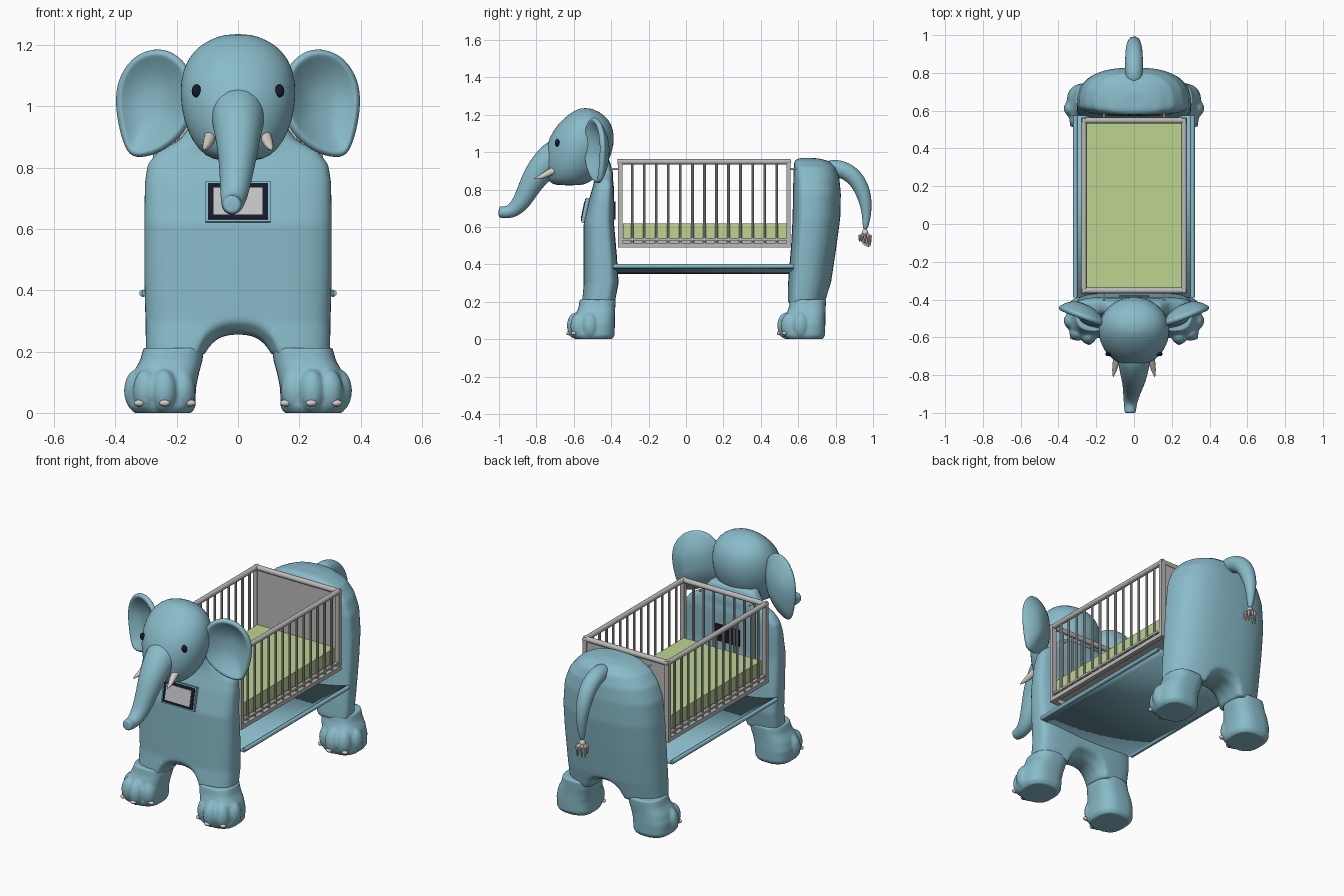
import bpy, bmesh, math, random
from mathutils import Vector, Matrix

if "Cube" in bpy.data.objects:
    bpy.data.objects.remove(bpy.data.objects["Cube"])
random.seed(4)


def material(name, rgb):
    m = bpy.data.materials.new(name)
    m.use_nodes = True
    m.diffuse_color = (*rgb, 1)
    m.node_tree.nodes["Principled BSDF"].inputs["Base Color"].default_value = (*rgb, 1)
    return m


BLUE = material("soft_blue", (0.25, 0.50, 0.59))
GREEN = material("mattress_green", (0.51, 0.66, 0.28))
GREY = material("rail_grey", (0.50, 0.49, 0.48))
IVORY = material("ivory", (0.68, 0.62, 0.57))
DARK = material("dark_navy", (0.008, 0.01, 0.025))
SCREEN = material("screen_grey", (0.56, 0.56, 0.57))


def loft(bm, rings, p=2.0, f=0.5, n=32):
    """Superellipse rings (cx, z, half width, front y, back y); f places the widest line."""
    loops = []
    for cx, z, rx, y0, y1 in rings:
        ym, loop = y0 + f * (y1 - y0), []
        for i in range(n):
            a = math.tau * i / n
            c, s = math.cos(a), math.sin(a)
            x = cx + rx * math.copysign(abs(c) ** (2 / p), c)
            y = ym + (y1 - ym if s > 0 else ym - y0) * math.copysign(abs(s) ** (2 / p), s)
            loop.append(bm.verts.new((x, y, z)))
        loops.append(loop)
    skin(bm, loops)


def skin(bm, loops):
    n = len(loops[0])
    for a, b in zip(loops, loops[1:]):
        for i in range(n):
            bm.faces.new((a[i], a[(i + 1) % n], b[(i + 1) % n], b[i]))
    bm.faces.new(loops[0][::-1])
    bm.faces.new(loops[-1])


def tube(bm, pts, n=12):
    """Round tube through (x, y, z, radius) points."""
    loops = []
    for i, (x, y, z, r) in enumerate(pts):
        a, b = pts[max(i - 1, 0)], pts[min(i + 1, len(pts) - 1)]
        t = (Vector(b[:3]) - Vector(a[:3])).normalized()
        ref = Vector((0, 1, 0)) if abs(t.x) > 0.8 else Vector((1, 0, 0))
        v = t.cross(ref).normalized()
        u = v.cross(t)
        loops.append([bm.verts.new(Vector((x, y, z)) + r * (u * math.cos(k) + v * math.sin(k)))
                      for k in (math.tau * j / n for j in range(n))])
    skin(bm, loops)


def ball(bm, loc, size):
    bmesh.ops.create_uvsphere(bm, u_segments=20, v_segments=12, radius=1,
                              matrix=Matrix.Translation(loc) @ Matrix.Diagonal((*size, 1)))


def box(bm, x0, x1, y0, y1, z0, z1):
    c = ((x0 + x1) / 2, (y0 + y1) / 2, (z0 + z1) / 2)
    bmesh.ops.create_cube(bm, size=1, matrix=Matrix.Translation(c)
                          @ Matrix.Diagonal((x1 - x0, y1 - y0, z1 - z0, 1)))


def add(name, bm, mat, mirror=False, sub=0, thick=0, flat=False):
    bmesh.ops.recalc_face_normals(bm, faces=bm.faces)
    me = bpy.data.meshes.new(name)
    bm.to_mesh(me)
    bm.free()
    ob = bpy.data.objects.new(name, me)
    bpy.context.collection.objects.link(ob)
    me.materials.append(mat)
    bpy.ops.object.select_all(action='DESELECT')
    ob.select_set(True)
    bpy.context.view_layer.objects.active = ob
    if sub:
        me.shade_smooth()
    elif not flat:
        bpy.ops.object.shade_smooth_by_angle(angle=math.radians(40))
    if mirror:
        ob.modifiers.new("mirror", 'MIRROR').use_mirror_merge = False
    if thick:
        s = ob.modifiers.new("thickness", 'SOLIDIFY')
        s.thickness, s.offset = thick, 0
    if sub:
        s = ob.modifiers.new("round", 'SUBSURF')
        s.levels = s.render_levels = sub
    return ob


def fuse(ob, voxel, smooth, cutter=None):
    """Cut, blend the pieces into one skin and soften it."""
    if cutter:
        b = ob.modifiers.new("cut", 'BOOLEAN')
        b.operation, b.object = 'DIFFERENCE', cutter
    ob.modifiers.new("blend", 'REMESH').voxel_size = voxel
    s = ob.modifiers.new("soften", 'SMOOTH')
    s.factor, s.iterations = 0.5, smooth
    bpy.context.view_layer.objects.active = ob
    for m in [m.name for m in ob.modifiers]:
        bpy.ops.object.modifier_apply(modifier=m)
    ob.data.shade_smooth()
    if cutter:
        bpy.data.objects.remove(cutter)


def torso(name, rings, p, f, y0, y1):
    """Upright body slab with a flared arch between its legs."""
    bm = bmesh.new()
    loft(bm, [(0, *r) for r in rings], p, f, 64)
    ob = add(name, bm, BLUE)
    cut = bmesh.new()
    mid = (y0 + y1) / 2
    loft(cut, [(0, -y1 - 0.05, 0.16, -0.1, 0.33), (0, -y1 + 0.05, 0.125, -0.06, 0.262),
               (0, -mid, 0.122, -0.06, 0.255), (0, -y0 - 0.05, 0.125, -0.06, 0.262),
               (0, -y0 + 0.05, 0.16, -0.1, 0.36)], 2.5, 0.5, 40)
    cut.transform(Matrix.Rotation(math.pi / 2, 4, 'X'))
    fuse(ob, 0.01, 6, add(name + "_arch_cutter", cut, BLUE))


# Front and rear bodies
torso("front_body", [(0.19, 0.30, -0.56, -0.38), (0.3, 0.302, -0.547, -0.36),
                     (0.45, 0.306, -0.547, -0.37), (0.62, 0.306, -0.547, -0.385),
                     (0.75, 0.304, -0.518, -0.385), (0.81, 0.295, -0.50, -0.385),
                     (0.85, 0.265, -0.49, -0.39), (0.89, 0.19, -0.49, -0.39),
                     (0.96, 0.14, -0.50, -0.41)], 3.5, 0.65, -0.56, -0.37)
torso("rear_body", [(0.19, 0.30, 0.54, 0.75), (0.3, 0.302, 0.545, 0.775), (0.5, 0.304, 0.562, 0.805),
                    (0.65, 0.302, 0.57, 0.825), (0.78, 0.29, 0.572, 0.828), (0.86, 0.26, 0.574, 0.82),
                    (0.92, 0.21, 0.576, 0.80), (0.955, 0.14, 0.58, 0.76), (0.968, 0.07, 0.60, 0.70)],
      2.6, 0.25, 0.54, 0.78)

# Feet with lobed toes and nails
for label, shift in (("front", 0), ("rear", 1.125)):
    bm, nails = bmesh.new(), bmesh.new()
    loft(bm, [(0.245, 0, 0.095, -0.59, -0.395), (0.247, 0.02, 0.108, -0.605, -0.382),
              (0.247, 0.08, 0.11, -0.605, -0.38), (0.235, 0.13, 0.108, -0.59, -0.38),
              (0.218, 0.17, 0.102, -0.575, -0.378), (0.209, 0.212, 0.099, -0.568, -0.376)], 2.7)
    for k, deg in enumerate((-52, -4, 40, 88)):
        s, c = math.sin(math.radians(deg)), math.cos(math.radians(deg))
        ball(bm, (0.247 + 0.082 * s, -0.51 - 0.082 * c, 0.072), (0.043, 0.045, 0.07))
        if k < 3:
            ball(nails, (0.247 + 0.116 * s, -0.51 - 0.116 * c, 0.032), (0.018, 0.014, 0.011))
    for b in (bm, nails):
        bmesh.ops.translate(b, verts=b.verts, vec=(0, shift, 0))
    fuse(add(label + "_feet", bm, BLUE, mirror=True), 0.007, 3)
    add(label + "_toenails", nails, IVORY, mirror=True)

# Head and trunk
bm = bmesh.new()
loft(bm, [(0, 0.822, 0.06, -0.69, -0.56), (0, 0.835, 0.105, -0.73, -0.52), (0, 0.88, 0.147, -0.75, -0.46),
          (0, 0.95, 0.178, -0.758, -0.41), (0, 1.04, 0.192, -0.748, -0.383), (0, 1.12, 0.182, -0.71, -0.385),
          (0, 1.18, 0.148, -0.655, -0.415), (0, 1.218, 0.095, -0.605, -0.465),
          (0, 1.236, 0.035, -0.565, -0.515)])
add("head", bm, BLUE, sub=1)
bm = bmesh.new()
tube(bm, [(0, -0.64, 1.01, 0.10), (0, -0.735, 0.955, 0.086), (0, -0.80, 0.88, 0.072),
          (-0.004, -0.845, 0.80, 0.058), (-0.01, -0.878, 0.735, 0.050), (-0.016, -0.92, 0.69, 0.041),
          (-0.02, -0.96, 0.677, 0.034), (-0.02, -0.995, 0.68, 0.031), (-0.02, -1.002, 0.68, 0.025)], 16)
add("trunk", bm, BLUE, sub=2)

# Ears: a dished fan with a forward rim
outline = [(0.15, 1.11), (0.2, 1.165), (0.255, 1.19), (0.335, 1.17), (0.385, 1.10), (0.398, 1.03),
           (0.39, 0.95), (0.368, 0.86), (0.34, 0.83), (0.27, 0.845), (0.215, 0.88), (0.15, 0.95)]
bm = bmesh.new()
loops = []
for t in (0.3, 0.65, 0.9, 1.0):
    loop = []
    for x, z in outline:
        px, pz = 0.27 + (x - 0.27) * t, 1.01 + (z - 1.01) * t
        loop.append(bm.verts.new((px, -0.53 + (px - 0.18) * 0.36 + 0.07 * (1 - t * t), pz)))
    loops.append(loop)
skin(bm, loops)
bm.faces.ensure_lookup_table()
bmesh.ops.delete(bm, geom=[bm.faces[-1]], context='FACES_ONLY')
add("ears", bm, BLUE, mirror=True, thick=0.03, sub=2)

# Eyes and tusks
bm = bmesh.new()
ball(bm, (0.135, -0.688, 1.05), (0.016, 0.012, 0.021))
add("eyes", bm, DARK, mirror=True)
bm = bmesh.new()
tube(bm, [(0.088, -0.69, 0.91, 0.02), (0.095, -0.735, 0.888, 0.018),
          (0.104, -0.775, 0.868, 0.012), (0.11, -0.81, 0.858, 0.002)])
add("tusks", bm, IVORY, mirror=True)

# Chest display: dark frame, pale screen and rear housing
tilt = Matrix.Translation((0, -0.537, 0.688)) @ Matrix.Rotation(-0.2, 4, 'X')
for name, mat, w, h, d in (("display_rim", BLUE, 0.106, 0.067, 0.010),
                           ("display_frame", DARK, 0.098, 0.060, 0.014),
                           ("display_screen", SCREEN, 0.08, 0.045, 0.017)):
    bm = bmesh.new()
    box(bm, -w, w, -d, 0.02, -h, h)
    bm.transform(tilt)
    add(name, bm, mat, flat=True)
bm = bmesh.new()
box(bm, -0.08, 0.08, -0.42, -0.378, 0.64, 0.735)
add("display_housing", bm, DARK, flat=True)

# Tail and tuft
bm = bmesh.new()
tube(bm, [(0, 0.74, 0.91, 0.045), (0, 0.80, 0.918, 0.048), (0, 0.87, 0.895, 0.049), (0, 0.925, 0.84, 0.046),
          (0, 0.96, 0.75, 0.038), (0, 0.967, 0.66, 0.024), (0, 0.957, 0.58, 0.014)], 14)
add("tail", bm, BLUE, sub=2)
bm = bmesh.new()
ball(bm, (0, 0.957, 0.565), (0.018, 0.018, 0.025))
for i in range(9):
    a = math.tau * i / 9
    x, y = 0.028 * math.cos(a), 0.957 + 0.03 * math.sin(a)
    tube(bm, [(0, 0.957, 0.57, 0.009), (x, y, 0.55, 0.009), (x, y, random.uniform(0.49, 0.53), 0.003)], 6)
add("tail_tuft", bm, IVORY)

# Curved belly panel with rolled edges
bm = bmesh.new()
cols = []
for i in range(17):
    x = -0.312 + 0.039 * i
    z = 0.358 + 0.032 * (x / 0.312) ** 2
    cols.append([bm.verts.new((x, y, z)) for y in (-0.39, 0.575)])
for a, b in zip(cols, cols[1:]):
    bm.faces.new((a[0], b[0], b[1], a[1]))
add("belly_panel", bm, BLUE, thick=0.016)
bm = bmesh.new()
tube(bm, [(0.31, -0.39, 0.39, 0.012), (0.31, 0.575, 0.39, 0.012)])
add("belly_edges", bm, BLUE, mirror=True)

# Cot frame
bm = bmesh.new()
for x in (-0.265, 0.265):
    tube(bm, [(x, -0.365, 0.949, 0.015), (x, 0.56, 0.949, 0.015)])
    box(bm, x - 0.013, x + 0.013, -0.362, 0.557, 0.49, 0.514)
    box(bm, x - 0.009, x + 0.009, -0.35, 0.55, 0.528, 0.54)
    for y in (-0.352, 0.548):
        box(bm, x - 0.013, x + 0.013, y - 0.012, y + 0.012, 0.49, 0.95)
    for y in (-0.38, 0.57):
        tube(bm, [(x * 0.6, y - 0.025, 0.91, 0.006), (x * 0.6, y + 0.025, 0.91, 0.006)])
for y in (-0.352, 0.548):
    tube(bm, [(-0.275, y, 0.949, 0.015), (0.275, y, 0.949, 0.015)])
    box(bm, -0.265, 0.265, y - 0.012, y + 0.012, 0.49, 0.514)
add("cot_frame", bm, GREY)

# Cot bars
bm = bmesh.new()
for i in range(13):
    for x in (-0.265, 0.265):
        y = -0.287 + 0.0643 * i
        tube(bm, [(x, y, 0.505, 0.007), (x, y, 0.945, 0.007)], 8)
for i in range(7):
    x = -0.198 + 0.066 * i
    tube(bm, [(x, -0.352, 0.505, 0.007), (x, -0.352, 0.945, 0.007)], 8)
add("cot_bars", bm, GREY)

# End board, base board and mattress
for name, mat, dims in (("cot_end_board", GREY, (-0.262, 0.262, 0.542, 0.554, 0.5, 0.945)),
                        ("cot_base", GREY, (-0.255, 0.255, -0.345, 0.545, 0.515, 0.535)),
                        ("mattress", GREEN, (-0.252, 0.252, -0.338, 0.54, 0.54, 0.62))):
    bm = bmesh.new()
    box(bm, *dims)
    add(name, bm, mat, flat=True)
